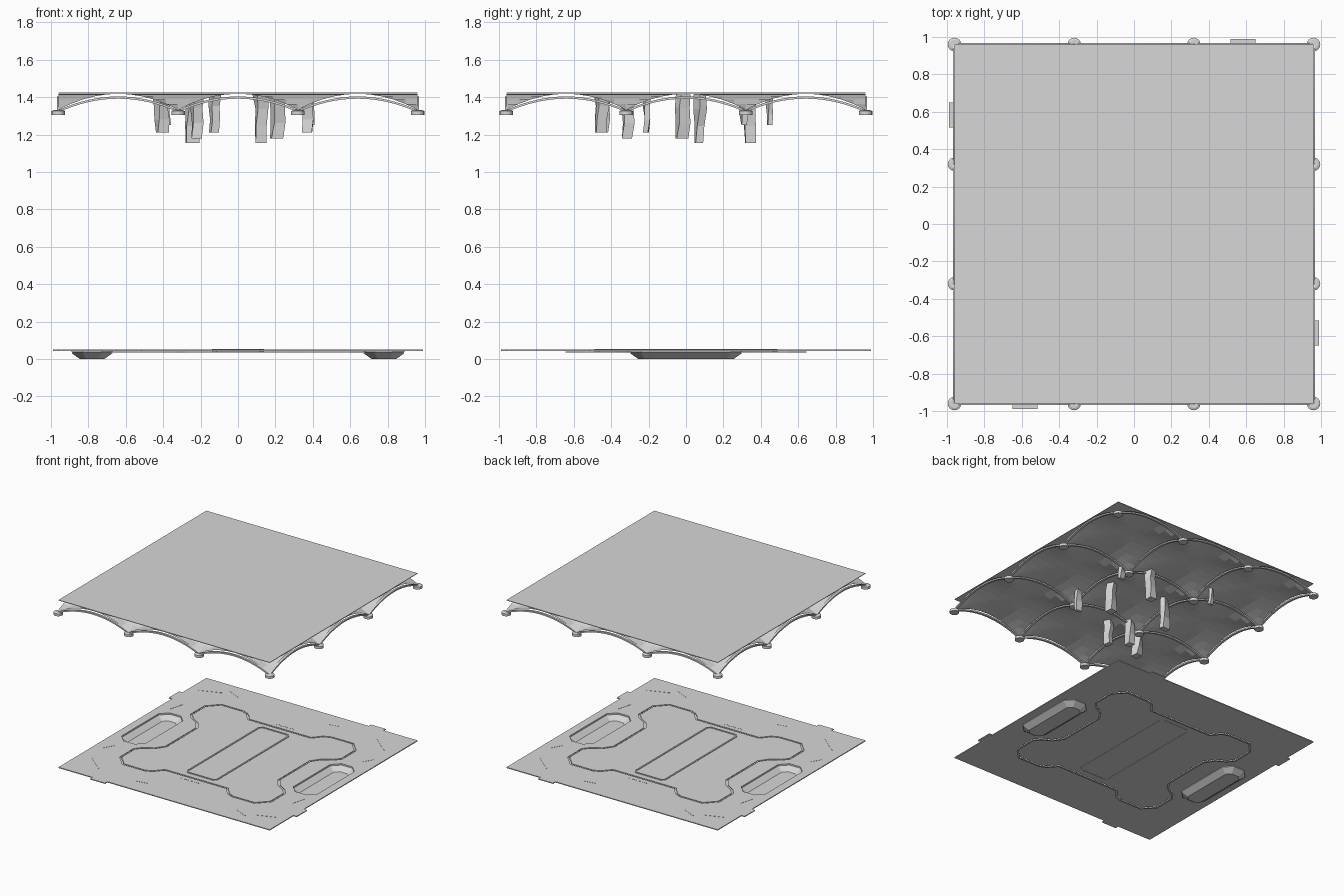
import bpy, bmesh, math, random
from mathutils import Matrix, Vector

cube = bpy.data.objects.get("Cube")
if cube:
    bpy.data.objects.remove(cube)

random.seed(4)
HALF, PITCH = 0.96, 0.64
NODES = [-HALF + PITCH * i for i in range(4)]
LOW, PEAK, ROOF = 1.325, 1.398, 1.422

stone = bpy.data.materials.new("plain grey")
stone.use_nodes = True
GREY = (0.68, 0.68, 0.68, 1)
stone.diffuse_color = GREY
stone.node_tree.nodes["Principled BSDF"].inputs["Base Color"].default_value = GREY


def finish(name, bm):
    mesh = bpy.data.meshes.new(name)
    bm.normal_update()
    bm.to_mesh(mesh)
    bm.free()
    mesh.materials.append(stone)
    ob = bpy.data.objects.new(name, mesh)
    bpy.context.collection.objects.link(ob)


def add_box(bm, centre, size, turn=0):
    m = Matrix.Translation(centre) @ Matrix.Rotation(turn, 4, 'Z') @ Matrix.Diagonal((*size, 1))
    bmesh.ops.create_cube(bm, size=1, matrix=m)


def loft(bm, rings, cap_start=False, cap_end=True):
    loops = [[bm.verts.new(p) for p in ring] for ring in rings]
    for a, b in zip(loops, loops[1:]):
        for i in range(len(a)):
            j = (i + 1) % len(a)
            bm.faces.new((a[i], a[j], b[j], b[i]))
    if cap_start:
        bm.faces.new(loops[0][::-1])
    if cap_end:
        bm.faces.new(loops[-1])


def slab(name, outlines, bottom, top):
    """Flat slab: the first outline is filled, the others are holes."""
    bm = bmesh.new()
    edges = []
    for pts in outlines:
        vs = [bm.verts.new((x, y, top)) for x, y in pts]
        edges += [bm.edges.new((a, b)) for a, b in zip(vs, vs[1:] + vs[:1])]
    bmesh.ops.triangle_fill(bm, edges=edges, use_beauty=True, use_dissolve=False, normal=(0, 0, 1))
    extruded = bmesh.ops.extrude_face_region(bm, geom=bm.faces[:], use_keep_orig=True)
    moved = [g for g in extruded["geom"] if isinstance(g, bmesh.types.BMVert)]
    bmesh.ops.translate(bm, verts=moved, vec=(0, 0, bottom - top))
    bmesh.ops.recalc_face_normals(bm, faces=bm.faces)
    finish(name, bm)


def four_way(quarter):
    """Mirror a quarter outline into a closed loop."""
    half = quarter + [(-x, y) for x, y in reversed(quarter)]
    return half + [(-x, -y) for x, y in half]


def inset(pts, d):
    """Move an anticlockwise outline inwards by an even distance."""
    out = []
    for i, p in enumerate(pts):
        p, a, b = Vector(p), Vector(pts[i - 1]), Vector(pts[(i + 1) % len(pts)])
        e, f = (p - a).normalized(), (b - p).normalized()
        n, m = Vector((-e.y, e.x)), Vector((-f.y, f.x))
        out.append(tuple(p + (n + m) * d / (1 + n.dot(m))))
    return out


def chamfered(cx, hx, hy, c):
    return [(cx + x, y) for x, y in four_way([(hx, hy - c), (hx - c, hy)])]


# Floor outline with one connecting tab on each edge
side = [(-HALF, -HALF), (-0.65, -HALF), (-0.65, -0.99), (-0.515, -0.99), (-0.515, -HALF)]
rim = []
for k in range(4):
    c, s = (1, 0, -1, 0)[k], (0, 1, 0, -1)[k]
    rim += [(c * x - s * y, s * x + c * y) for x, y in side]

# Track groove with bulging corners, centre panel and side pits
track_out = four_way([(0.52, 0.20), (0.57, 0.27), (0.65, 0.32), (0.69, 0.37), (0.69, 0.55),
                      (0.60, 0.645), (0.40, 0.645), (0.34, 0.62), (0.28, 0.55)])
track_in = inset(track_out, 0.014)
panel_out = chamfered(0, 0.14, 0.49, 0.025)
panel_in = inset(panel_out, 0.012)
pits = [chamfered(s * 0.78, 0.11, 0.30, 0.06) for s in (-1, 1)]
slab("outer_floor", [rim, track_out] + pits, 0.043, 0.05)
slab("inner_floor", [track_in, panel_out], 0.043, 0.05)
slab("track_groove", [track_out, track_in], 0.035, 0.041)
slab("centre_panel", [panel_in], 0.043, 0.05)
slab("centre_panel_rim", [panel_out, panel_in], 0.041, 0.055)

# Sunken trays beside the track
bm = bmesh.new()
for pit in pits:
    rings = [[(x, y, z) for x, y in inset(pit, d)]
             for d, z in ((0, 0.05), (0, 0.038), (0.045, 0.006))]
    loft(bm, rings)
    loft(bm, [[(x, y, z - 0.006) for x, y, z in r] for r in rings[1:]])
finish("sunken_trays", bm)

# Thin surface seams and studs, repeated by a half turn
bm = bmesh.new()
for x, y, length, deg in ((-0.80, 0.78, 0.18, 20), (-0.62, 0.84, 0.12, -25), (0.30, 0.82, 0.10, 10),
                          (0.78, 0.74, 0.20, -40), (0.86, 0.45, 0.10, 60), (-0.85, 0.42, 0.12, 75)):
    for s in (-1, 1):
        add_box(bm, (s * x, s * y, 0.049), (length, 0.006, 0.005), math.radians(deg))
for i in range(6):
    for s in (-1, 1):
        add_box(bm, (s * (0.10 - 0.03 * i), s * 0.59, 0.049), (0.018, 0.012, 0.005))
finish("floor_seams", bm)

# Flat roof
slab("roof", [four_way([(HALF, HALF)])], ROOF - 0.002, ROOF + 0.002)


def rise(v):
    """Arch height, 0 at a node and 1 midway between nodes."""
    u = ((v + HALF) / PITCH) % 1
    return 1 - abs(2 * u - 1) ** 2


def arch(v):
    return LOW + (PEAK - LOW) * rise(v)


# Groin vaults that flare from the nodes up to the roof
bm = bmesh.new()
N = 30
ticks = [-HALF + 2 * HALF * i / N for i in range(N + 1)]
grid = [[bm.verts.new((x, y, LOW + 0.008 + (ROOF - LOW - 0.012) * max(rise(x), rise(y))))
         for y in ticks] for x in ticks]
for i in range(N):
    for j in range(N):
        bm.faces.new((grid[i][j], grid[i][j + 1], grid[i + 1][j + 1], grid[i + 1][j]))
finish("vaulted_ceiling", bm)

# Arched ribs along every grid line
bm = bmesh.new()
steps = [-HALF + 2 * HALF * i / 48 for i in range(49)]
section = [(-0.009, -0.006), (0.009, -0.006), (0.009, 0.006), (-0.009, 0.006)]
for line in NODES:
    for along_x in (True, False):
        rings = [[(v, line + w, arch(v) + h) if along_x else (line + w, v, arch(v) + h)
                  for w, h in section] for v in steps]
        loft(bm, rings, True, True)
bmesh.ops.recalc_face_normals(bm, faces=bm.faces)
finish("ribs", bm)

# Round bosses where the ribs meet
bm = bmesh.new()
for x in NODES:
    for y in NODES:
        rings = [[(x + r * math.cos(a * math.pi / 8), y + r * math.sin(a * math.pi / 8), z)
                  for a in range(16)] for r, z in ((0.036, 1.306), (0.036, 1.326), (0.024, 1.331))]
        loft(bm, rings, True, True)
finish("rib_bosses", bm)

# Twisted blades hanging from the ceiling
bm = bmesh.new()
for x, y, bottom, w, d in ((0.37, -0.21, 1.21, 0.06, 0.03), (0.21, -0.02, 1.18, 0.06, 0.06),
                           (0.38, 0.31, 1.25, 0.05, 0.03), (0.125, 0.34, 1.155, 0.06, 0.06),
                           (-0.24, 0.07, 1.155, 0.07, 0.04), (-0.38, 0.45, 1.25, 0.035, 0.025),
                           (-0.125, -0.45, 1.21, 0.045, 0.06), (-0.22, -0.31, 1.18, 0.06, 0.06),
                           (-0.41, -0.45, 1.21, 0.06, 0.06)):
    rings, angle = [], random.uniform(-0.2, 0.2)
    for t in (0, 0.35, 0.7, 1):
        z = bottom + (1.415 - bottom) * t
        k = random.uniform(0.85, 1.1)
        ox, oy = random.uniform(-0.006, 0.006), random.uniform(-0.006, 0.006)
        ca, sa = math.cos(angle), math.sin(angle)
        rings.append([(x + ox + k * (px * ca - py * sa), y + oy + k * (px * sa + py * ca), z)
                      for px, py in four_way([(w / 2, d / 2)])])
        angle += random.uniform(0.05, 0.3)
    loft(bm, rings, True, True)
finish("hanging_blades", bm)
